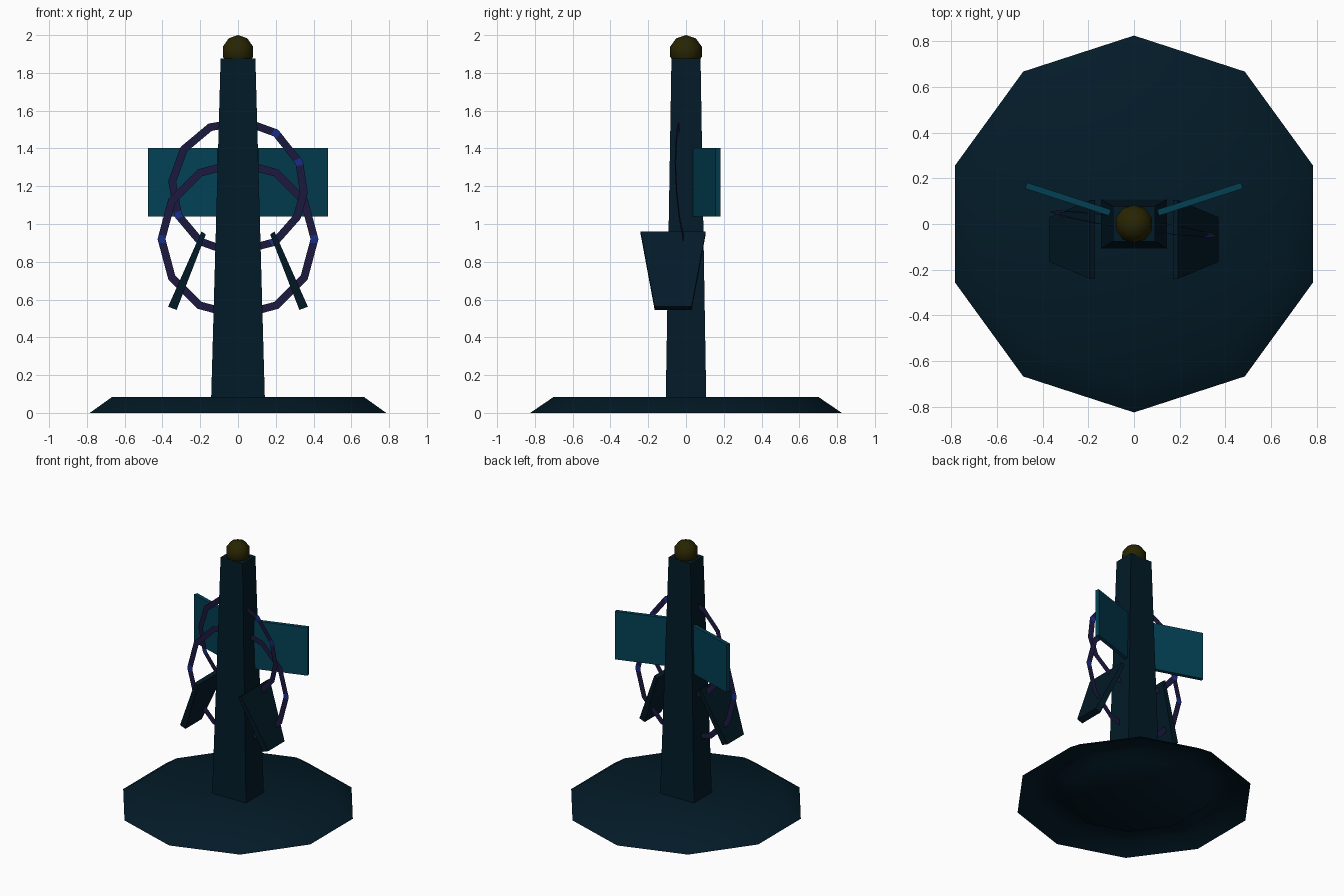
import bpy, bmesh, math
from mathutils import Vector

if "Cube" in bpy.data.objects:
    bpy.data.objects.remove(bpy.data.objects["Cube"])

def mat(name, col):
    m = bpy.data.materials.new(name)
    m.diffuse_color = (*col, 1)
    m.use_nodes = True
    m.node_tree.nodes["Principled BSDF"].inputs["Base Color"].default_value = m.diffuse_color
    return m

NAVY = mat("dark navy", (0.0008, 0.0108, 0.021))
TEAL = mat("deep teal", (0.0008, 0.051, 0.088))
PURPLE = mat("dark purple", (0.0115, 0.0095, 0.050))
BLUE = mat("royal blue", (0.009, 0.027, 0.25))
OLIVE = mat("dark olive", (0.021, 0.018, 0.0008))

def finish(name, bm, *mats, smooth=False):
    bmesh.ops.recalc_face_normals(bm, faces=bm.faces)
    me = bpy.data.meshes.new(name)
    bm.to_mesh(me)
    bm.free()
    for m in mats:
        me.materials.append(m)
    for p in me.polygons:
        p.use_smooth = smooth
    ob = bpy.data.objects.new(name, me)
    bpy.context.collection.objects.link(ob)
    return ob

def loft(name, loops, *mats):
    """Closed solid through a list of equal vertex loops."""
    bm = bmesh.new()
    rows = [[bm.verts.new(p) for p in lp] for lp in loops]
    n = len(rows[0])
    for a, b in zip(rows, rows[1:]):
        for i in range(n):
            j = (i + 1) % n
            bm.faces.new((a[i], a[j], b[j], b[i]))
    bm.faces.new(rows[0])
    bm.faces.new(rows[-1])
    return finish(name, bm, *mats)

def rect(hx, hy, z):
    return [(-hx, -hy, z), (hx, -hy, z), (hx, hy, z), (-hx, hy, z)]

# ten-sided foot: hollow underside with a central boss, sharp outer rim
bm = bmesh.new()
rows = []
for r, z in ((0.50, 0.02), (0.56, 0.07), (0.70, 0.07), (0.825, 0), (0.70, 0.085)):
    rows.append([bm.verts.new((r * math.cos(math.radians(90 + 36 * k)),
                               r * math.sin(math.radians(90 + 36 * k)), z))
                 for k in range(10)])
for a, b in zip(rows, rows[1:]):
    for i in range(10):
        j = (i + 1) % 10
        bm.faces.new((a[i], a[j], b[j], b[i]))
for row, z in ((rows[0], 0.02), (rows[-1], 0.085)):
    c = bm.verts.new((0, 0, z))
    for i in range(10):
        bm.faces.new((row[i], row[(i + 1) % 10], c))
for e in bm.edges:
    if all(v in rows[3] for v in e.verts):
        e.smooth = False
finish("foot", bm, NAVY, smooth=True)

# tapered tower
loft("tower", [rect(0.142, 0.107, 0.08), rect(0.092, 0.077, 1.875)], NAVY)

# ball on top
bm = bmesh.new()
bmesh.ops.create_uvsphere(bm, u_segments=10, v_segments=5, radius=0.088)
bmesh.ops.translate(bm, verts=bm.verts, vec=(0, 0, 1.912))
finish("top_ball", bm, OLIVE, smooth=True)

for side, s in (("right", 1), ("left", -1)):
    # swept back panel
    c, d = Vector((0.289, 0.109)), Vector((0.951, 0.309))
    n = Vector((-d.y, d.x))
    pts = [c + d * (u * 0.193) + n * (v * 0.014)
           for u, v in ((-1, -1), (1, -1), (1, 1), (-1, 1))]
    loft(side + "_back_panel",
         [[(s * p.x, p.y, z) for p in pts] for z in (1.04, 1.403)], TEAL)

    # splayed lower fin, wider at the top, thicker at the bottom
    def end(hy, a, b):
        return [(s * x, -0.068 + y, z) for (x, z), y in
                zip((a, a, b, b), (-hy, hy, hy, -hy))]
    loft(side + "_fin", [end(0.098, (0.325, 0.545), (0.37, 0.562)),
                         end(0.172, (0.170, 0.945), (0.193, 0.960))], NAVY)

def ring(name, z0, r, angles, blue, tx, tz):
    """Flat twelve-sided hoop with coloured corner bands, leaning by tx and tz."""
    bm = bmesh.new()

    def corner(k, rad):
        a = math.radians(angles[k % 12])
        return Vector((rad * math.cos(a), rad * math.sin(a)))
    rows = []
    for k in range(12):
        for t in (0, 0.1, 0.9):
            row = []
            for rad in (r - 0.021, r + 0.021):
                p = corner(k, rad).lerp(corner(k + 1, rad), t)
                row.append(bm.verts.new((p.x, tx * p.x + tz * p.y, z0 + p.y)))
            rows.append(row)
    for i in range(36):
        a, b = rows[i], rows[(i + 1) % 36]
        f = bm.faces.new((a[0], a[1], b[1], b[0]))
        f.material_index = int(i % 3 != 1 and (i + 1) // 3 % 12 in blue)
    finish(name, bm, PURPLE, BLUE)

# two thin hoops around the tower, the upper one slightly uneven
even = [30 * k for k in range(12)]
uneven = [a + 25 for a in even]
uneven[0], uneven[9], uneven[10] = 22, 304, 333
ring("upper_hoop", 1.195, 0.35, uneven, (0, 1, 6, 7, 9), -0.147, -0.067)
ring("lower_hoop", 0.92, 0.405, even, (0, 6), 0, 0)
